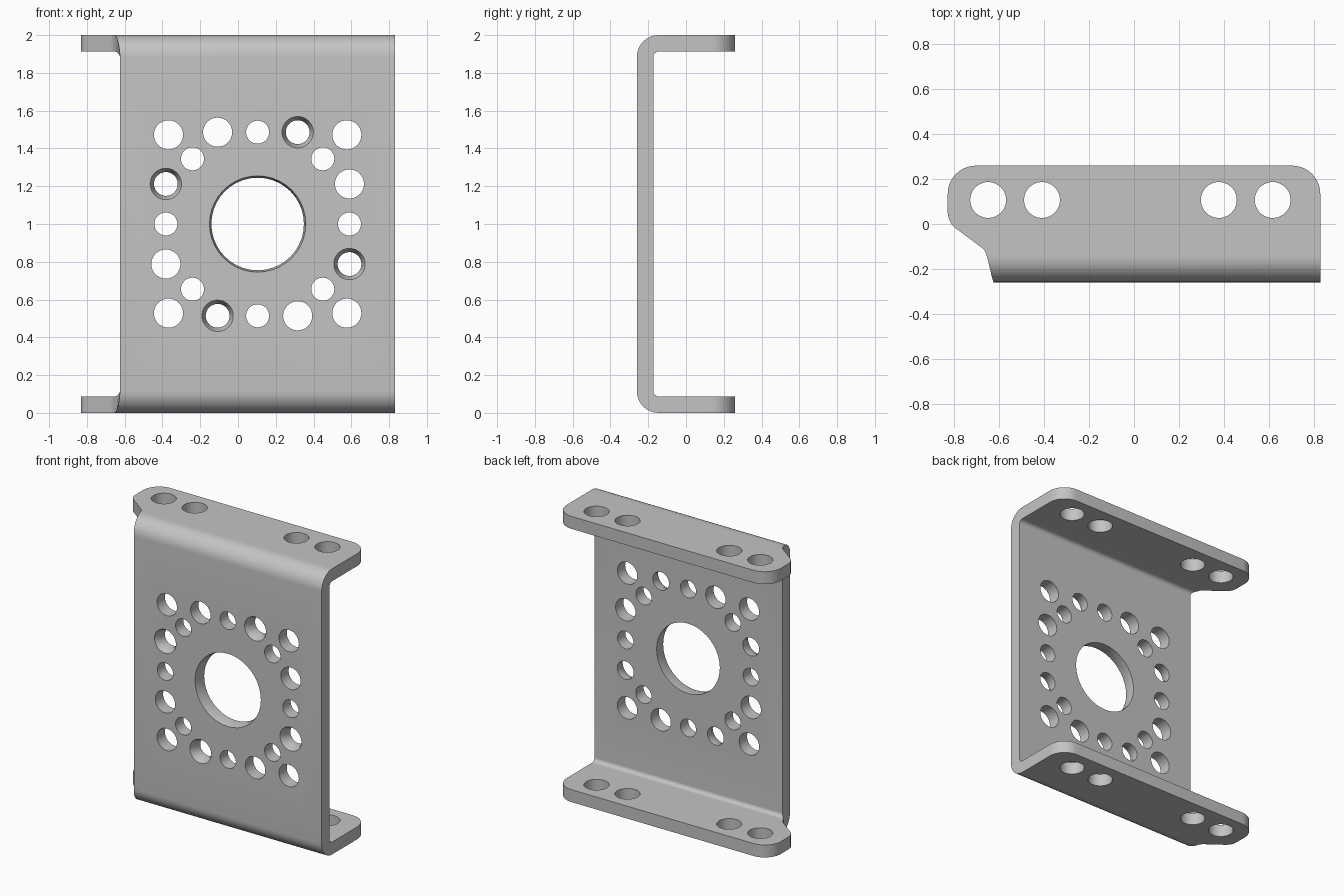
import bpy, bmesh
from math import sin, cos, radians, pi
from mathutils import Matrix, Vector

cube = bpy.data.objects.get("Cube")
if cube:
    bpy.data.objects.remove(cube, do_unlink=True)

THICK, BEND = 0.087, 0.115          # sheet thickness, outer bend radius
RIGHT, FRONT, BACK, HEIGHT = 0.83, -0.26, 0.26, 2.0
CORNER = 0.125                      # flange corner radius
HUB = Vector((0.104, 0, 1.0))       # centre of the hole pattern

metal = bpy.data.materials.new("grey metal")
metal.use_nodes = True
grey = (0.55, 0.55, 0.55, 1)
metal.diffuse_color = grey
metal.node_tree.nodes["Principled BSDF"].inputs["Base Color"].default_value = grey


def new_object(name, bm):
    mesh = bpy.data.meshes.new(name)
    bmesh.ops.recalc_face_normals(bm, faces=bm.faces)
    bm.to_mesh(mesh)
    bm.free()
    mesh.materials.append(metal)
    ob = bpy.data.objects.new(name, mesh)
    bpy.context.collection.objects.link(ob)
    return ob


def skin(bm, loops):
    """Join a row of equal vertex loops and cap both ends."""
    rows = [[bm.verts.new(p) for p in loop] for loop in loops]
    n = len(rows[0])
    for a, b in zip(rows, rows[1:]):
        for i in range(n):
            j = (i + 1) % n
            bm.faces.new((a[i], a[j], b[j], b[i]))
    bm.faces.new(rows[0])
    bm.faces.new(rows[-1])


def section(outer, inner, left, right):
    return [Vector((x, *p)) for x, p in
            ((left, outer), (right, outer), (right, inner), (left, inner))]


# Upper half of the sheet: bend flaring to the left, then the flange
upper = []
cy, cz = FRONT + BEND, HEIGHT - BEND
for i in range(11):
    a = pi / 2 * i / 10
    d = Vector((-cos(a), sin(a)))
    c = Vector((cy, cz))
    upper.append(section(c + d * BEND, c + d * (BEND - THICK),
                         -0.625 - 0.03 * (i / 10) ** 1.5, RIGHT))

outline = [(-0.663, -0.122, RIGHT), (-0.675, -0.108, RIGHT), (-0.8, -0.015, RIGHT),
           (-0.815, 0.002, RIGHT), (-0.826, 0.025, RIGHT), (-0.83, 0.05, RIGHT)]
for i in range(11):
    a = radians(9 * i)
    x = RIGHT - CORNER + CORNER * cos(a)
    outline.append((-x, BACK - CORNER + CORNER * sin(a), x))
for left, y, right in outline:
    upper.append(section((y, HEIGHT), (y, HEIGHT - THICK), left, right))

lower = [[Vector((p.x, p.y, HEIGHT - p.z)) for p in s] for s in reversed(upper)]
bm = bmesh.new()
skin(bm, lower + upper)
bmesh.ops.dissolve_limit(bm, angle_limit=radians(0.3), verts=bm.verts, edges=bm.edges)
bracket = new_object("channel_bracket", bm)


def drill(bm, base, axis, steps, segments=40):
    """Turned cutter: steps are (distance along axis, radius)."""
    turn = axis.to_track_quat('Z', 'Y').to_matrix().to_4x4()
    place = Matrix.Translation(base) @ turn
    skin(bm, [[place @ Vector((r * cos(2 * pi * k / segments),
                               r * sin(2 * pi * k / segments), d))
               for k in range(segments)] for d, r in steps])


def web_hole(bm, offset, radius, mouth=None):
    steps = [(-0.1, radius), (0.2, radius)]
    if mouth:   # tapered mouth on the front face
        steps = [(-0.1, mouth), (0, mouth), (0.045, radius), (0.2, radius)]
    drill(bm, HUB + offset + Vector((0, FRONT, 0)), Vector((0, 1, 0)), steps)


# Hole pattern: one quarter, repeated by quarter turns about the hub
bm = bmesh.new()
web_hole(bm, Vector(), 0.245, 0.255)
quarter = [(0.472, 0.472, 0.077, None), (0.345, 0.345, 0.061, None),
           (0, 0.486, 0.061, None), (-0.212, 0.486, 0.077, None),
           (0.212, 0.486, 0.063, 0.083)]
for turn in range(4):
    spin = Matrix.Rotation(turn * pi / 2, 3, 'Y')
    for x, z, radius, mouth in quarter:
        web_hole(bm, spin @ Vector((x, 0, z)), radius, mouth)

# Mounting holes through both flanges
for x in (-0.65, -0.41, 0.378, 0.618):
    drill(bm, Vector((x, 0.107, 0)), Vector((0, 0, 1)), [(-0.1, 0.08), (2.1, 0.08)])
cutter = new_object("hole_cutter", bm)
cutter.hide_render = True

# Cut the holes, apply, and drop the cutter
cut = bracket.modifiers.new("holes", 'BOOLEAN')
cut.operation = 'DIFFERENCE'
cut.solver = 'EXACT'
cut.object = cutter
bpy.ops.object.select_all(action='DESELECT')
bpy.context.view_layer.objects.active = bracket
bracket.select_set(True)
bpy.ops.object.modifier_apply(modifier=cut.name)
bpy.data.objects.remove(cutter, do_unlink=True)
bpy.ops.object.shade_smooth_by_angle(angle=radians(25))
